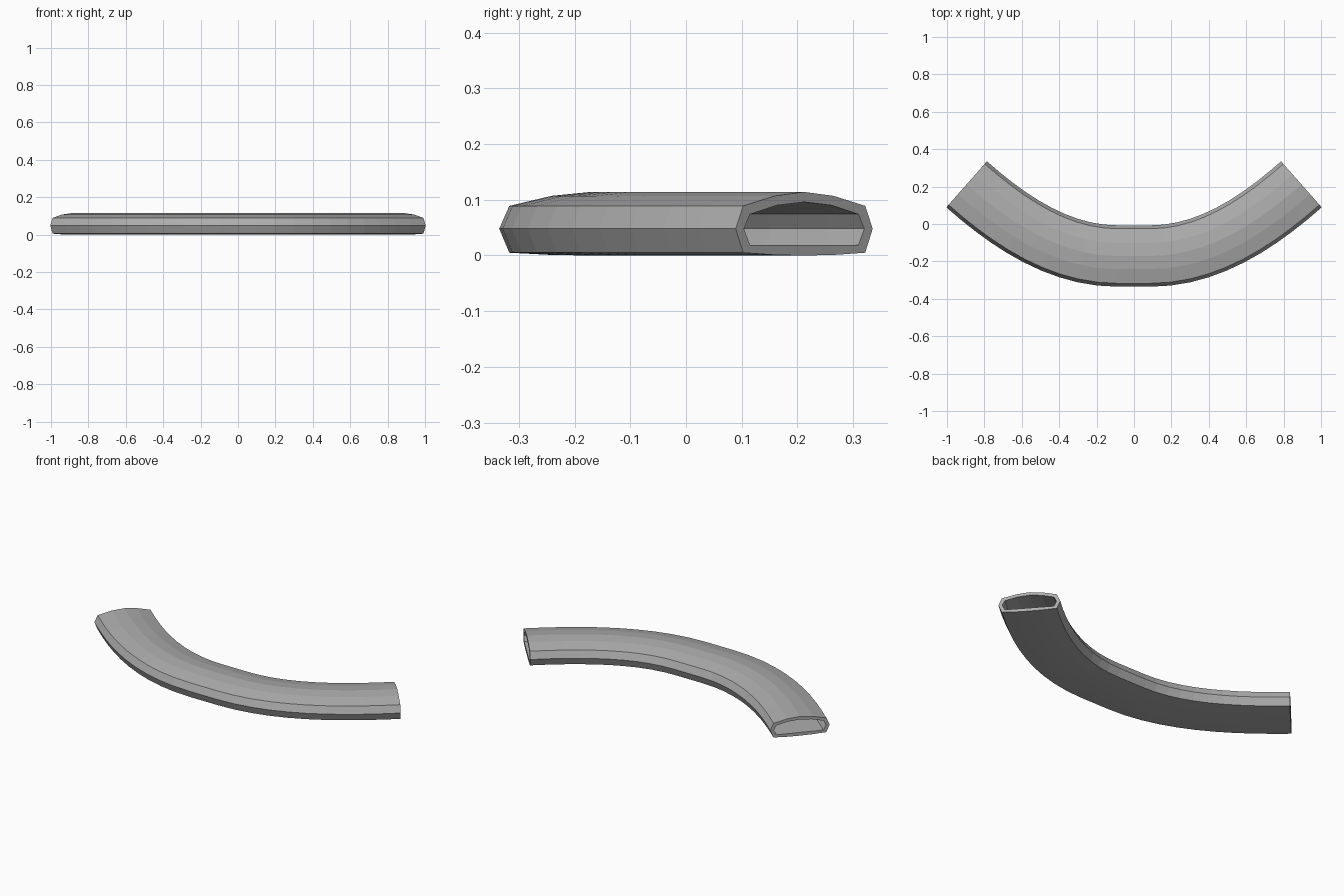
import bpy, bmesh
from mathutils import Vector

if "Cube" in bpy.data.objects:
    bpy.data.objects.remove(bpy.data.objects["Cube"])

# Cross-sections of the hollow channel: (offset across, height)
def mirrored(half):
    return half + [(-u, z) for u, z in reversed(half) if u > 0]

outer = mirrored([(0.0, 0.0), (0.07, 0.001), (0.146, 0.005), (0.164, 0.048),
                  (0.146, 0.089), (0.07, 0.107), (0.0, 0.114)])
inner = mirrored([(0.0, 0.019), (0.066, 0.019), (0.13, 0.019), (0.144, 0.048),
                  (0.13, 0.074), (0.066, 0.09), (0.0, 0.096)])

# Half path: short straight middle, then a Bezier bend; mirrored to the other side
P = [Vector(p) for p in ((0.09, -0.171), (0.39, -0.171), (0.655, 0.0), (0.895, 0.212))]
STEPS = 10

def path(t):
    s = 1 - t
    pos = P[0]*s**3 + P[1]*3*s*s*t + P[2]*3*s*t*t + P[3]*t**3
    tan = (P[1]-P[0])*s*s + (P[2]-P[1])*2*s*t + (P[3]-P[2])*t*t
    return pos, tan.normalized()

right = [path(i / STEPS) for i in range(STEPS + 1)]
left = [(Vector((-p.x, p.y)), Vector((t.x, -t.y))) for p, t in reversed(right)]
stations = left + right

# Sweep both walls and close the ends with rims
bm = bmesh.new()

def bridge(a, b):
    n = len(a)
    for j in range(n):
        k = (j + 1) % n
        bm.faces.new((a[j], a[k], b[k], b[j]))

def sweep(section):
    rings = [[bm.verts.new((p.x + t.y*u, p.y - t.x*u, z)) for u, z in section]
             for p, t in stations]
    for a, b in zip(rings, rings[1:]):
        bridge(a, b)
    return rings

out_rings, in_rings = sweep(outer), sweep(inner)
for end in (0, -1):
    bridge(out_rings[end], in_rings[end])
bmesh.ops.recalc_face_normals(bm, faces=bm.faces)

mesh = bpy.data.meshes.new("curved_channel")
bm.to_mesh(mesh)
bm.free()
obj = bpy.data.objects.new("curved_channel", mesh)
bpy.context.collection.objects.link(obj)

# Dark grey finish
mat = bpy.data.materials.new("dark_grey")
mat.diffuse_color = (0.42, 0.42, 0.42, 1)
mat.use_nodes = True
mat.node_tree.nodes["Principled BSDF"].inputs["Base Color"].default_value = mat.diffuse_color
mesh.materials.append(mat)
